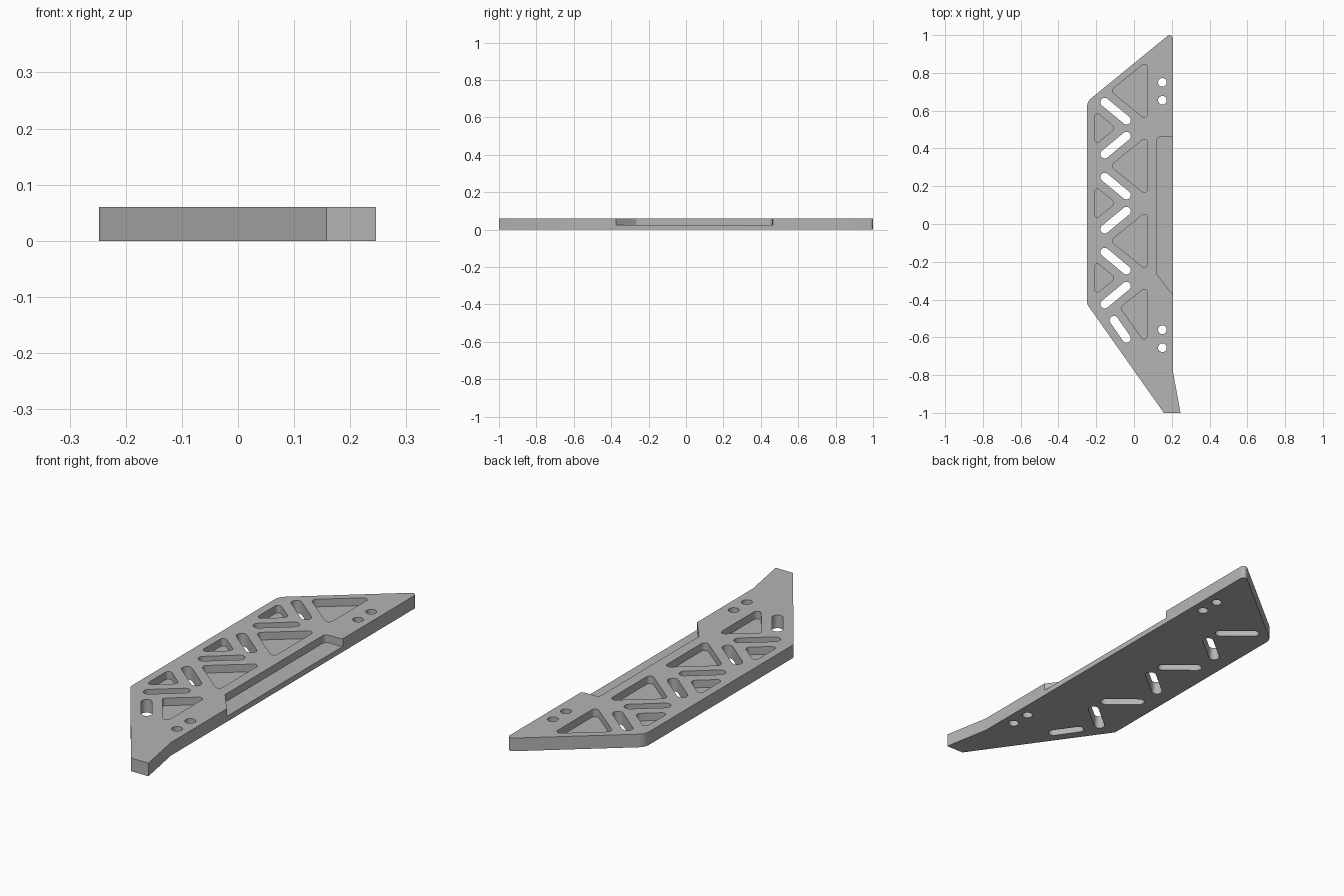
import bpy
import bmesh
import math
from mathutils import Vector

if "Cube" in bpy.data.objects:
    bpy.data.objects.remove(bpy.data.objects["Cube"], do_unlink=True)

THICK = 0.06
FLOOR = 0.025
PITCH = 0.397   # spacing of the repeating truss pattern
SLOPE = 0.81    # slope of the truss diagonals

grey = bpy.data.materials.new("plate_grey")
grey.use_nodes = True
colour = (0.46, 0.46, 0.46, 1)
grey.diffuse_color = colour
grey.node_tree.nodes["Principled BSDF"].inputs["Base Color"].default_value = colour


def rounded(corners, steps=8):
    """Turn (x, y, radius) corners into an outline with arc corners."""
    out = []
    for i, (x, y, r) in enumerate(corners):
        p = Vector((x, y))
        if r == 0:
            out.append(p)
            continue
        a = (Vector(corners[i - 1][:2]) - p).normalized()
        b = (Vector(corners[(i + 1) % len(corners)][:2]) - p).normalized()
        half = a.angle(b) / 2
        centre = p + (a + b).normalized() * (r / math.sin(half))
        start = p + a * (r / math.tan(half)) - centre
        end = p + b * (r / math.tan(half)) - centre
        turn = math.pi - 2 * half
        for k in range(steps + 1):
            t = k / steps
            v = start * math.sin((1 - t) * turn) + end * math.sin(t * turn)
            out.append(centre + v / math.sin(turn))
    return out


def slot(a, b, r, steps=12):
    """Outline with round ends; a round hole when both ends coincide."""
    a, b = Vector(a), Vector(b)
    d = b - a
    ang = math.atan2(d.y, d.x)
    out = []
    for c, base in ((b, ang - math.pi / 2), (a, ang + math.pi / 2)):
        for k in range(steps + (d.length > 0)):
            t = base + math.pi * k / steps
            out.append(c + Vector((math.cos(t), math.sin(t))) * r)
    return out


def extrude(name, outlines, z0, z1):
    bm = bmesh.new()
    for pts in outlines:
        face = bm.faces.new([bm.verts.new((p.x, p.y, z0)) for p in pts])
        top = bmesh.ops.extrude_face_region(bm, geom=[face])["geom"]
        verts = [g for g in top if isinstance(g, bmesh.types.BMVert)]
        bmesh.ops.translate(bm, verts=verts, vec=(0, 0, z1 - z0))
    bmesh.ops.recalc_face_normals(bm, faces=bm.faces)
    mesh = bpy.data.meshes.new(name)
    bm.to_mesh(mesh)
    bm.free()
    mesh.materials.append(grey)
    obj = bpy.data.objects.new(name, mesh)
    bpy.context.collection.objects.link(obj)
    return obj


# Plate body
plate = extrude("side_plate", [rounded([
    (0.206, 1.019, 0.017), (-0.248, 0.648, 0.055), (-0.248, -0.425, 0.03),
    (0.158, -1, 0), (0.246, -1, 0), (0.206, -0.78, 0)])], 0, THICK)

# Triangular pockets and the shallow edge recess
pockets = []
for i in range(3):
    y, h = 0.705 - i * PITCH, SLOPE * 0.196
    pockets.append(rounded([(-0.125, y, 0.02), (0.071, y - h, 0.017), (0.071, y + h, 0.017)]))
    y, h = 0.508 - i * PITCH, SLOPE * 0.112
    pockets.append(rounded([(-0.097, y, 0.02), (-0.209, y + h, 0.015), (-0.209, y - h, 0.015)]))
pockets.append(rounded([(-0.073, -0.443, 0.015), (0.071, -0.645, 0.017), (0.071, -0.327, 0.017)]))
pockets.append(rounded([(0.12, 0.46, 0.02), (0.12, -0.265, 0.01), (0.206, -0.375, 0),
                        (0.3, -0.375, 0), (0.3, 0.466, 0), (0.206, 0.466, 0), (0.19, 0.46, 0)]))

# Through slots and bolt holes
openings = [slot((-0.106, -0.51), (-0.04, -0.605), 0.023)]
for i in range(3):
    dy = -i * PITCH
    openings.append(slot((-0.155, 0.645 + dy), (-0.04, 0.55 + dy), 0.023))
    openings.append(slot((-0.155, 0.37 + dy), (-0.04, 0.465 + dy), 0.023))
for y in (0.75, 0.655, -0.56, -0.655):
    openings.append(slot((0.15, y), (0.15, y), 0.023))

cutters = [extrude("pocket_cutter", pockets, FLOOR, 0.1),
           extrude("opening_cutter", openings, -0.05, 0.1)]
for cutter in cutters:
    cutter.hide_render = True
    mod = plate.modifiers.new(cutter.name, 'BOOLEAN')
    mod.operation = 'DIFFERENCE'
    mod.solver = 'EXACT'
    mod.object = cutter

# Bake the cuts and drop the helpers
result = bpy.data.meshes.new_from_object(
    plate.evaluated_get(bpy.context.evaluated_depsgraph_get()))
plate.modifiers.clear()
plate.data = result
result.name = "side_plate"
for cutter in cutters:
    bpy.data.objects.remove(cutter, do_unlink=True)

bpy.ops.object.select_all(action='DESELECT')
plate.select_set(True)
bpy.context.view_layer.objects.active = plate
bpy.ops.object.shade_smooth_by_angle(angle=math.radians(30))
